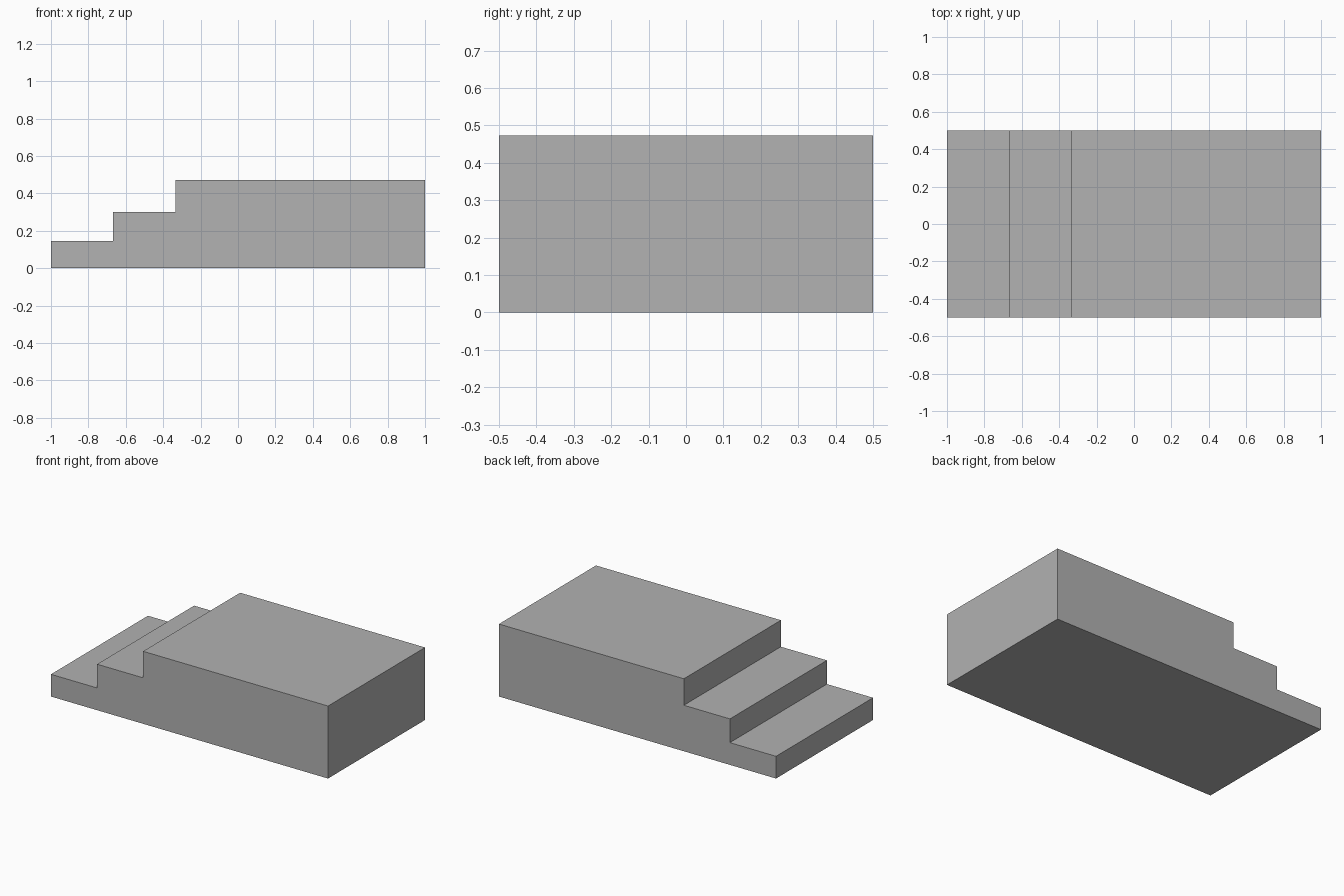
import bpy
import bmesh

cube = bpy.data.objects.get("Cube")
if cube:
    bpy.data.objects.remove(cube, do_unlink=True)

# Single grey colour
GREY = (0.445, 0.445, 0.445, 1.0)
grey = bpy.data.materials.new("plain_grey")
grey.use_nodes = True
grey.diffuse_color = GREY
grey.node_tree.nodes["Principled BSDF"].inputs["Base Color"].default_value = GREY

# Side profile: two steps climbing to a long platform
HALF_DEPTH = 0.5
treads = [(-1.0, 0.145), (-0.667, 0.3), (-0.335, 0.473)]
profile = [(1.0, 0.0), (1.0, treads[-1][1])]
for x, height in reversed(treads):
    below = max([h for _, h in treads if h < height], default=0.0)
    profile += [(x, height), (x, below)]

# Extrude the profile from front to back
bm = bmesh.new()
face = bm.faces.new([bm.verts.new((x, -HALF_DEPTH, z)) for x, z in profile])
extruded = bmesh.ops.extrude_face_region(bm, geom=[face])["geom"]
verts = [v for v in extruded if isinstance(v, bmesh.types.BMVert)]
bmesh.ops.translate(bm, verts=verts, vec=(0, 2 * HALF_DEPTH, 0))
bmesh.ops.recalc_face_normals(bm, faces=bm.faces)

mesh = bpy.data.meshes.new("stepped_platform")
bm.to_mesh(mesh)
bm.free()
mesh.materials.append(grey)
platform = bpy.data.objects.new("stepped_platform", mesh)
bpy.context.collection.objects.link(platform)
